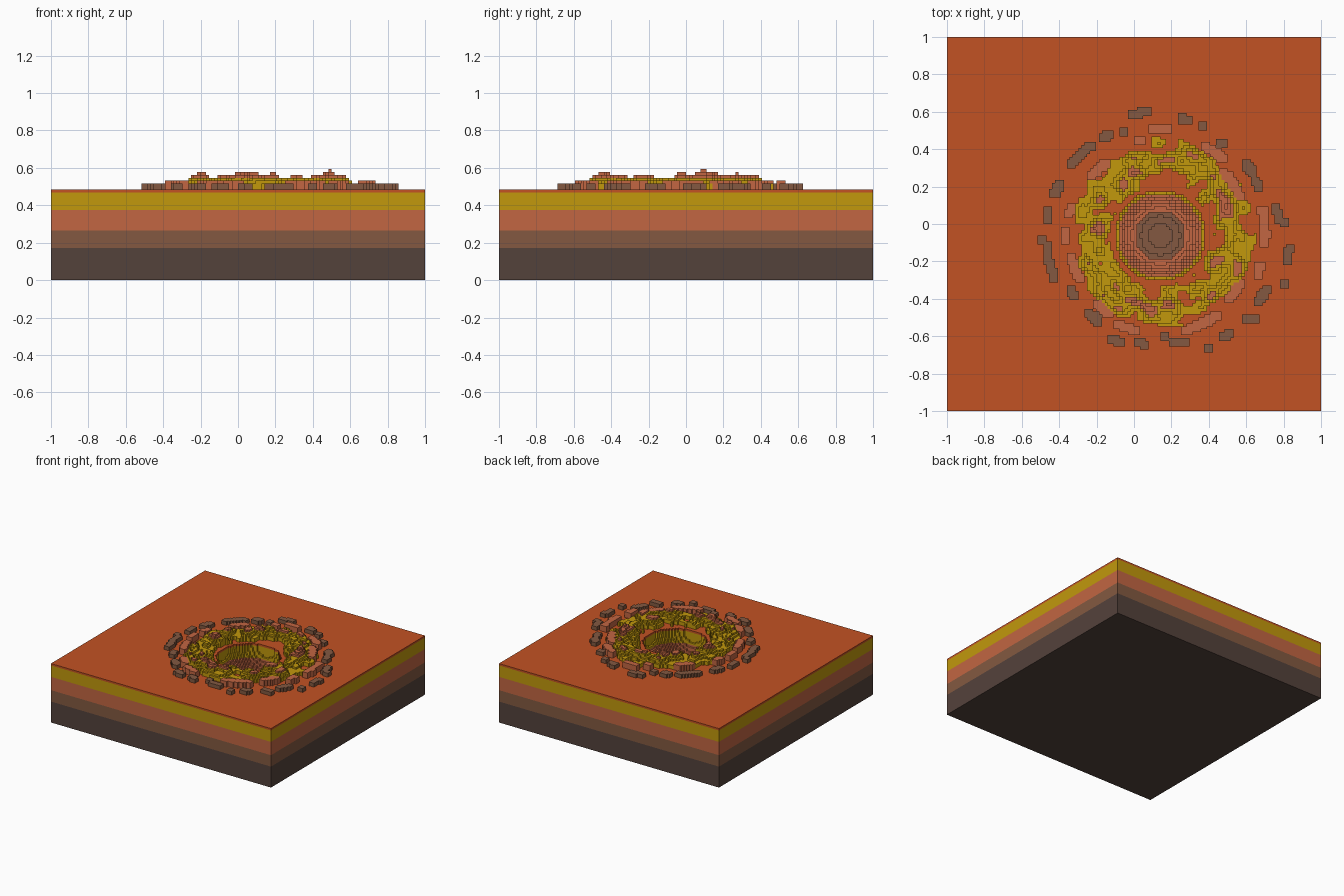
import bpy, bmesh, math
from mathutils import Vector, noise

cube = bpy.data.objects.get("Cube")
if cube:
    bpy.data.objects.remove(cube, do_unlink=True)

V = 2 / 128            # edge of one block
CX, CY = 9, -4         # crater centre, in blocks
TOP = 31               # ground surface, in blocks
BOWL = 15.5            # crater radius, in blocks
STRATA = [0, 11, 17, 24, 30, 31]   # layer boundaries, in blocks


def srgb(*c):
    return [(v / 255 / 12.92) if v < 11 else ((v / 255 + 0.055) / 1.055) ** 2.4 for v in c] + [1]


def material(name, *rgb):
    m = bpy.data.materials.new(name)
    m.use_nodes = True
    m.diffuse_color = srgb(*rgb)
    m.node_tree.nodes["Principled BSDF"].inputs["Base Color"].default_value = srgb(*rgb)
    return m


DARK, BROWN, CLAY, OCHRE, ORANGE = range(5)
MATS = [material("dark bedrock", 84, 66, 59),
        material("brown soil", 131, 89, 65),
        material("clay", 194, 102, 66),
        material("ochre", 194, 152, 12),
        material("orange dust", 194, 82, 35)]


def stratum(k):
    return max(s for s in range(5) if STRATA[s] <= k)


def quad(bm, points, mat):
    face = bm.faces.new([bm.verts.new(Vector(p) * V) for p in points])
    face.material_index = mat


def block_face(bm, cell, axis, sign, mat):
    """One side of a unit block."""
    b, c = (axis + 1) % 3, (axis + 2) % 3
    pts = []
    for u, w in ((0, 0), (1, 0), (1, 1), (0, 1)):
        p = list(cell)
        p[axis] += sign > 0
        p[b] += u
        p[c] += w
        pts.append(p)
    quad(bm, pts if sign > 0 else pts[::-1], mat)


def neighbours(cell):
    for axis in range(3):
        for sign in (1, -1):
            n = list(cell)
            n[axis] += sign
            yield axis, sign, tuple(n)


def finish(bm, name, mats):
    bmesh.ops.remove_doubles(bm, verts=bm.verts, dist=1e-5)
    mesh = bpy.data.meshes.new(name)
    bm.to_mesh(mesh)
    bm.free()
    for m in mats:
        mesh.materials.append(m)
    bpy.context.collection.objects.link(bpy.data.objects.new(name, mesh))


# Ground: layered sides, underside and a top frame around the crater window
bm = bmesh.new()
corners = [(-64, -64), (64, -64), (64, 64), (-64, 64)]
for s in range(5):
    lo, hi = STRATA[s], STRATA[s + 1]
    for a, b in zip(corners, corners[1:] + corners[:1]):
        quad(bm, [(*a, lo), (*b, lo), (*b, hi), (*a, hi)], s)
quad(bm, [(*c, 0) for c in corners[::-1]], DARK)
W = 17
x0, x1, y0, y1 = CX - W, CX + W, CY - W, CY + W
for l, r, f, k in ((-64, x0, -64, 64), (x1, 64, -64, 64), (x0, x1, -64, y0), (x0, x1, y1, 64)):
    quad(bm, [(l, f, TOP), (r, f, TOP), (r, k, TOP), (l, k, TOP)], ORANGE)

# Crater: stepped half-ball hollow, coloured by the layer it cuts
hollow = {(i, j, k) for i in range(x0, x1) for j in range(y0, y1) for k in range(12, TOP)
          if (i + .5 - CX) ** 2 + (j + .5 - CY) ** 2 + (k - 30) ** 2 < BOWL ** 2}
for cell in hollow:
    for axis, sign, n in neighbours(cell):
        if n not in hollow and n[2] < TOP:
            block_face(bm, n, axis, -sign, stratum(n[2]))
for i in range(x0, x1):
    for j in range(y0, y1):
        if (i, j, TOP - 1) not in hollow:
            block_face(bm, (i, j, TOP - 1), 2, 1, ORANGE)
finish(bm, "layered_ground", MATS)

# Rim: uneven ridge of ochre blocks with clay peaks
blocks = {}
for i in range(CX - 38, CX + 38):
    for j in range(CY - 38, CY + 38):
        dx, dy = i + .5 - CX, j + .5 - CY
        r, a = math.hypot(dx, dy), math.atan2(dy, dx)
        middle = 24 + 3 * math.exp(-((a - 1.4) / .35) ** 2) + math.cos(a)
        ridge = 1 - ((r - middle) / 7) ** 2
        if r < 17.2 or ridge < -.3:
            continue
        rough = noise.noise(Vector((4 * math.cos(a), 4 * math.sin(a), r / 4 + 7.3)))
        h = 3.1 * ridge + 5 * rough + .3
        if h < 1.1:
            continue
        for k in range(min(7, max(2, round(h)))):
            blocks[i, j, TOP + k] = OCHRE if k < 4 else CLAY

# Thrown chunks: (angle, radius, angular length) of each short arc
CLAY_ARCS = [(90, 36.7, 9), (102, 33, 3), (133, 31, 12), (164, 32, 4), (180, 32.5, 5),
             (201, 31.3, 14), (232, 32, 8), (250, 33.6, 12), (295.5, 33.4, 20),
             (324, 32, 12), (341, 35.5, 5), (5, 36, 18), (36, 30.5, 18), (56, 34, 12)]
BROWN_ARCS = [(99, 42.5, 7), (109, 38, 0), (118.6, 38.7, 3), (134, 39, 13), (156, 38.7, 5),
              (170, 39.3, 4), (181.5, 40.5, 0), (194, 39, 17), (213, 36, 3), (231, 36, 6),
              (247, 39, 5), (260.5, 37.5, 3), (273, 34.6, 0), (280.6, 37.3, 6),
              (293, 41.3, 0), (303.4, 41, 2), (316, 40.5, 0), (319, 43, 0), (329.5, 40.5, 7),
              (338.6, 46, 0), (351.6, 44.3, 6), (5.5, 42.7, 0), (10.6, 40.8, 5),
              (28.4, 37.4, 3), (37, 38.2, 7), (56, 38, 2), (69, 40.7, 0), (78, 40.7, 4)]


def scatter(arcs, mat, height):
    for angle, radius, span in arcs:
        steps = max(1, round(span))
        for s in range(steps + 1):
            a = math.radians(angle - span / 2 + span * s / steps)
            i = math.floor(CX + radius * math.cos(a))
            j = math.floor(CY + radius * math.sin(a))
            for di in (-1, 0, 1):
                for dj in (-1, 0, 1):
                    for k in range(height):
                        blocks.setdefault((i + di, j + dj, TOP + k), mat)


scatter(CLAY_ARCS, CLAY, 3)
scatter(BROWN_ARCS, BROWN, 2)

# One object per debris colour, outer faces only
for name, mat in (("rim_blocks", OCHRE), ("clay_chunks", CLAY), ("outer_chunks", BROWN)):
    bm = bmesh.new()
    for cell, m in blocks.items():
        if m == mat:
            for axis, sign, n in neighbours(cell):
                if n not in blocks and n[2] >= TOP:
                    block_face(bm, cell, axis, sign, 0)
    finish(bm, name, [MATS[mat]])
